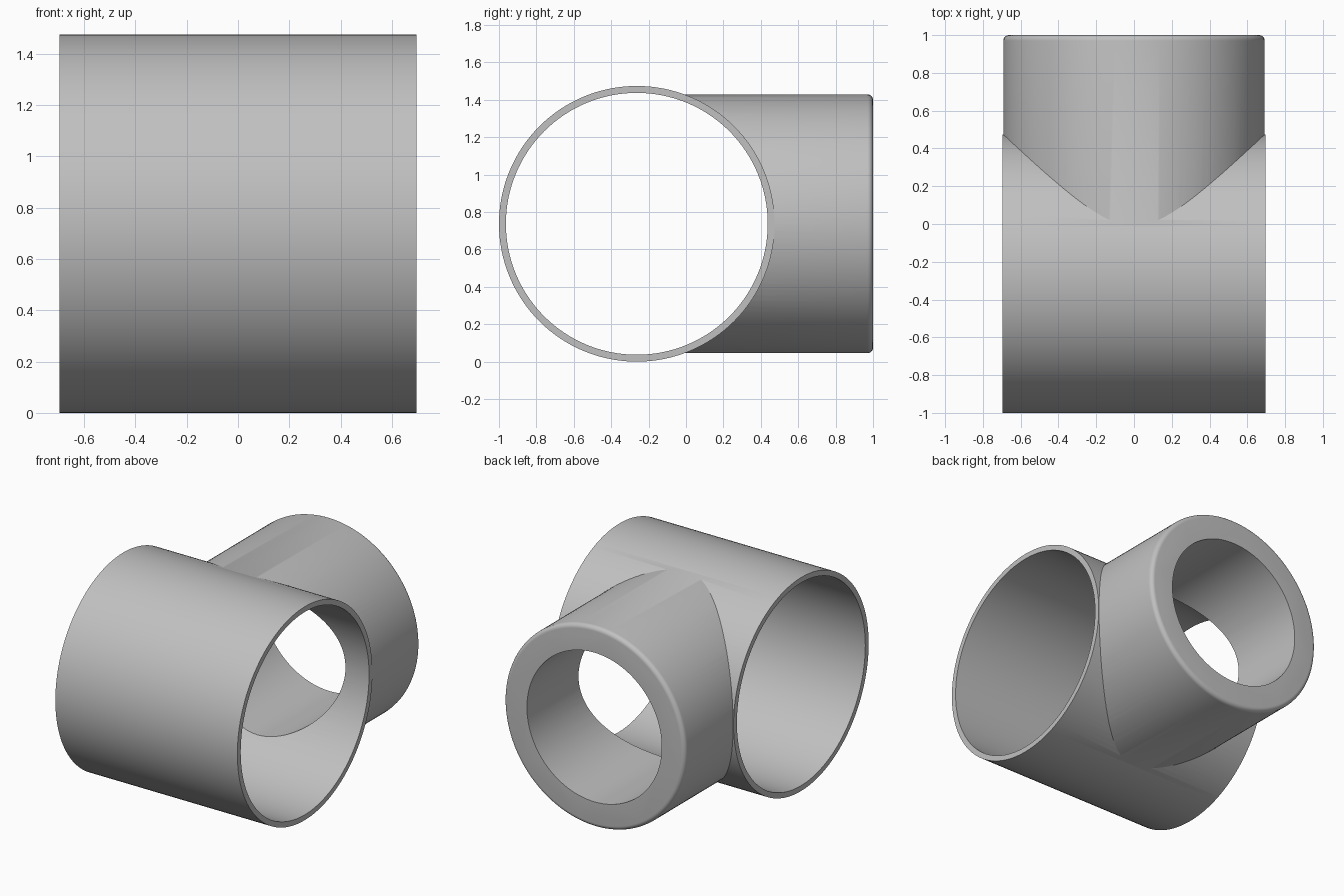
import bpy, bmesh, math
from mathutils import Matrix, Vector

if "Cube" in bpy.data.objects:
    bpy.data.objects.remove(bpy.data.objects["Cube"], do_unlink=True)

grey = bpy.data.materials.new("light_grey")
grey.use_nodes = True
colour = (0.53, 0.53, 0.53, 1)
grey.diffuse_color = colour
grey.node_tree.nodes["Principled BSDF"].inputs["Base Color"].default_value = colour

CENTRE = Vector((0, -0.263, 0.737))
ALONG_X = Matrix.Rotation(math.pi / 2, 4, "Y")
ALONG_Y = Matrix.Rotation(-math.pi / 2, 4, "X")


def lathe(name, profile, turn, steps=128):
    """Closed solid from (radius, height) rings, turned onto its axis."""
    bm = bmesh.new()
    rings = []
    for r, h in profile:
        rings.append([bm.verts.new((r * math.cos(a), r * math.sin(a), h))
                      for a in (2 * math.pi * i / steps for i in range(steps))])
    for low, high in zip(rings, rings[1:]):
        for i in range(steps):
            j = (i + 1) % steps
            bm.faces.new((low[i], low[j], high[j], high[i]))
    bm.faces.new(rings[0][::-1])
    bm.faces.new(rings[-1])
    bm.transform(Matrix.Translation(CENTRE) @ turn)
    bmesh.ops.recalc_face_normals(bm, faces=bm.faces)
    mesh = bpy.data.meshes.new(name)
    bm.to_mesh(mesh)
    bm.free()
    mesh.materials.append(grey)
    ob = bpy.data.objects.new(name, mesh)
    bpy.context.collection.objects.link(ob)
    return ob


# Main pipe body and the side branch with its rounded rim
HALF, END, R, F = 0.695, 1.263, 0.692, 0.03
body = lathe("tee_pipe_fitting", [(0.737, -HALF), (0.737, HALF)], ALONG_X)
rim = [(R - F + F * math.cos(a), END - F + F * math.sin(a))
       for a in (math.pi / 2 * i / 6 for i in range(7))]
branch = lathe("branch_pipe", [(R, 0)] + rim, ALONG_Y)

# Bores through the main pipe and the branch
main_bore = lathe("main_bore", [(0.7, -1), (0.7, 1)], ALONG_X)
branch_bore = lathe("branch_bore", [(0.515, 0), (0.515, 1.5)], ALONG_Y)

bpy.ops.object.select_all(action="DESELECT")
bpy.context.view_layer.objects.active = body
body.select_set(True)
for tool, action in ((branch, "UNION"), (main_bore, "DIFFERENCE"),
                     (branch_bore, "DIFFERENCE")):
    tool.hide_render = True
    mod = body.modifiers.new(tool.name, "BOOLEAN")
    mod.operation = action
    mod.solver = "EXACT"
    mod.object = tool
    bpy.ops.object.modifier_apply(modifier=mod.name)
    bpy.data.objects.remove(tool, do_unlink=True)

# Smooth walls with crisp edges at the mouths
bpy.ops.object.shade_smooth_by_angle(angle=math.radians(25))
